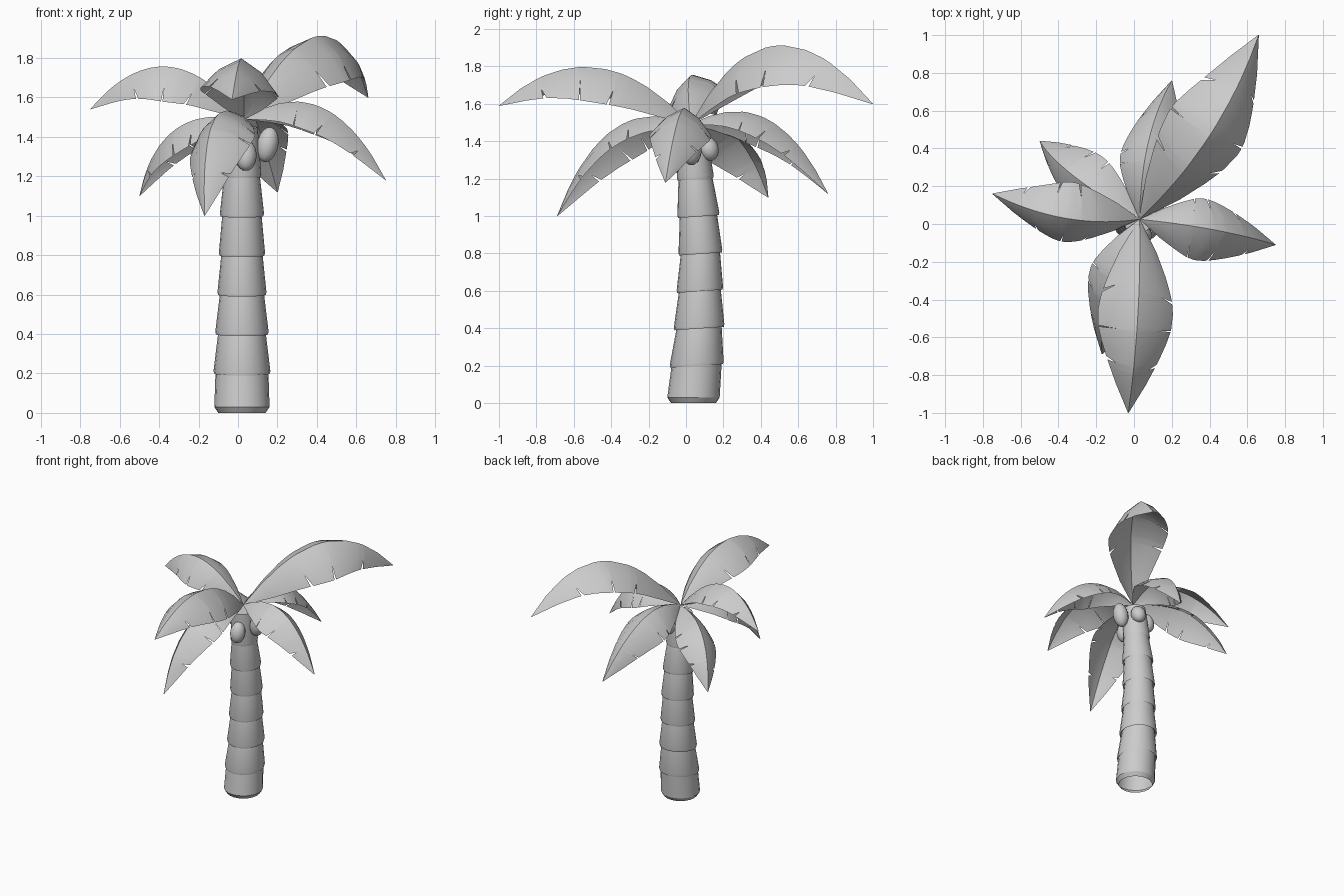
import bpy, bmesh, random
from math import sin, cos, pi, radians
from mathutils import Vector

if "Cube" in bpy.data.objects:
    bpy.data.objects.remove(bpy.data.objects["Cube"])

random.seed(4)


def finish(bm, name, angle):
    mesh = bpy.data.meshes.new(name)
    bmesh.ops.recalc_face_normals(bm, faces=bm.faces)
    bm.to_mesh(mesh)
    bm.free()
    ob = bpy.data.objects.new(name, mesh)
    bpy.context.collection.objects.link(ob)
    bpy.ops.object.select_all(action='DESELECT')
    ob.select_set(True)
    bpy.context.view_layer.objects.active = ob
    bpy.ops.object.shade_smooth_by_angle(angle=radians(angle))
    return ob


# Trunk: stacked tapering segments with stepped, slightly tilted rings, open base
def trunk():
    # (height, centre y, lower radius, upper radius of the segment)
    segs = [(0.0, .04, .14, .134), (.2, .057, .144, .12), (.4, .07, .135, .111),
            (.6, .074, .124, .104), (.8, .077, .117, .099), (1.0, .066, .112, .09),
            (1.2, .05, .098, .08)]
    top = (1.44, .03)
    rings = [(0.0, .04, .12, 0), (.03, .04, .14, .0)]
    for i, (z, y, r0, r1) in enumerate(segs):
        if i:
            rings.append((z - .008, y, r0 - .003, .07))
            rings.append((z + .006, y, r0, .07))
        nz, ny = segs[i + 1][:2] if i + 1 < len(segs) else top
        rings.append((nz + .004, ny, r1, .07))
    n = 20
    bm = bmesh.new()
    loops = []
    for z, cy, r, tilt in rings:
        loops.append([bm.verts.new((.02 + r * cos(2 * pi * k / n),
                                    cy + r * sin(2 * pi * k / n),
                                    z + tilt * (r * sin(2 * pi * k / n) + r * .7)))
                      for k in range(n)])
    for a, b in zip(loops, loops[1:]):
        for k in range(n):
            bm.faces.new((a[k], a[(k + 1) % n], b[(k + 1) % n], b[k]))
    bm.faces.new(loops[-1])
    finish(bm, "trunk", 30)


# Frond: arched ridge with drooping, notched sides
def frond(name, mid, tip, width):
    root = Vector((.03, .025, 1.49))
    mid, tip = Vector(mid), Vector(tip)
    ctrl = 2 * mid - (root + tip) / 2
    arch = mid - (root + tip) / 2
    stations = {i / 9: None for i in range(10)}
    for side in (-1, 1):
        for base in (.33, .55, .78):
            t = base + random.uniform(-.06, .06) + .015 * side
            for d, mark in ((-.009, None), (0, side), (.009, None)):
                stations[t + d] = mark
    bm = bmesh.new()
    rows = []
    for t in sorted(stations):
        p = (1 - t) ** 2 * root + 2 * t * (1 - t) * ctrl + t * t * tip
        tan = ((1 - t) * (ctrl - root) + t * (tip - ctrl)).normalized()
        right = tan.cross(arch).normalized()
        up = right.cross(tan)
        w = width * max(sin(pi * t ** .92), 0.004) ** .8
        row = []
        for side, frac in ((-1, 1), (-1, .55), (0, 0), (1, .55), (1, 1)):
            if frac == 1 and stations[t] == side:
                frac = .68
            drop = .85 * w * frac ** 1.6
            row.append(bm.verts.new(p + right * side * w * frac - up * drop))
        rows.append(row)
    for a, b in zip(rows, rows[1:]):
        for k in range(4):
            bm.faces.new((a[k], a[k + 1], b[k + 1], b[k]))
    finish(bm, name, 40)


# Coconut: stretched sphere, tilted away from the trunk
def coconut(name, loc, r, h, tilt):
    bpy.ops.mesh.primitive_uv_sphere_add(segments=14, ring_count=9, radius=1,
                                         location=loc, rotation=tilt)
    ob = bpy.context.object
    ob.name = name
    ob.scale = (r, r, h)
    bpy.ops.object.shade_smooth()


trunk()
frond("frond_back_right_high", (.405, .475, 1.91), (.66, 1.0, 1.6), .22)
frond("frond_front_high", (.02, -.49, 1.795), (-.03, -1.0, 1.59), .2)
frond("frond_left_high", (-.36, .03, 1.755), (-.75, .16, 1.54), .165)
frond("frond_right_low", (.42, -.03, 1.55), (.75, -.11, 1.18), .165)
frond("frond_back_low", (.075, .43, 1.52), (.2, .76, 1.12), .165)
frond("frond_back_left_low", (-.32, .255, 1.435), (-.5, .44, 1.1), .15)
frond("frond_front_low", (-.13, -.385, 1.465), (-.17, -.69, 1.0), .17)

coconut("coconut_right", (.15, .03, 1.36), .055, .09, (0, .2, 0))
coconut("coconut_back", (.06, .12, 1.36), .054, .066, (.35, 0, 0))
coconut("coconut_front", (.04, -.06, 1.305), .055, .08, (-.25, 0, 0))
coconut("coconut_left", (-.07, .06, 1.36), .052, .07, (0, .3, 0))
